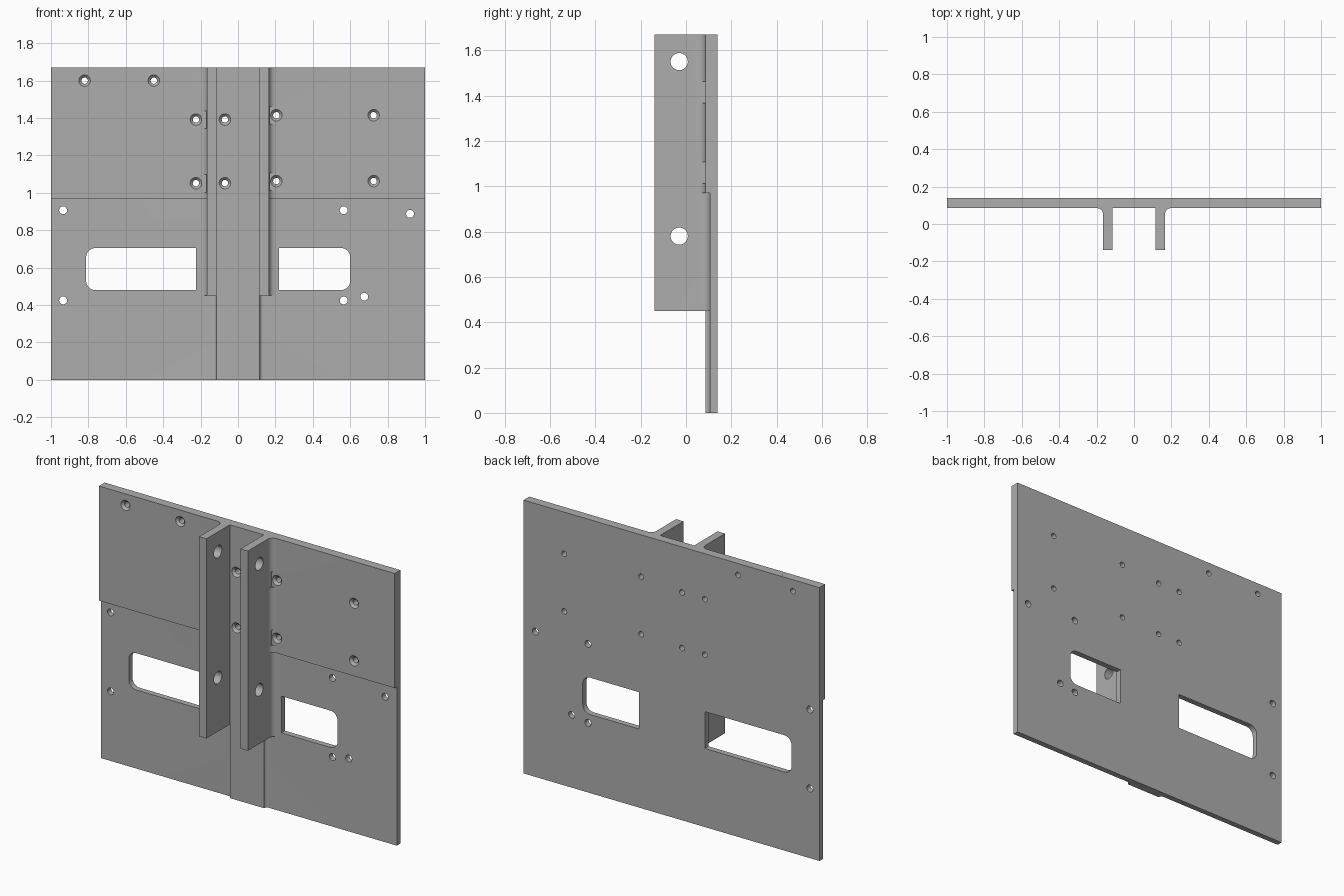
import bpy, bmesh
from math import sin, cos, pi, radians
from mathutils import Matrix, Vector

if "Cube" in bpy.data.objects:
    bpy.data.objects.remove(bpy.data.objects["Cube"])

BACK, THICK, THIN = 0.14, 0.085, 0.105      # y of back face, thick front, thin front
TOP, STEP, FIN_BASE = 1.67, 0.97, 0.45      # key heights
FIN_IN, FIN_OUT = 0.115, 0.165

grey = bpy.data.materials.new("machined_grey")
grey.use_nodes = True
colour = (0.42, 0.42, 0.42, 1)
grey.diffuse_color = colour
grey.node_tree.nodes["Principled BSDF"].inputs["Base Color"].default_value = colour


def make(name, bm):
    bmesh.ops.recalc_face_normals(bm, faces=bm.faces)
    mesh = bpy.data.meshes.new(name)
    bm.to_mesh(mesh)
    bm.free()
    mesh.materials.append(grey)
    ob = bpy.data.objects.new(name, mesh)
    bpy.context.scene.collection.objects.link(ob)
    return ob


def prism(name, pts, a, b, axis="z"):
    """Extrude a 2D outline: (x, y) along z, or (x, z) along y."""
    bm = bmesh.new()
    verts = [bm.verts.new((p, q, a) if axis == "z" else (p, a, q)) for p, q in pts]
    face = bm.faces.new(verts)
    out = bmesh.ops.extrude_face_region(bm, geom=[face])
    move = Vector((0, 0, b - a)) if axis == "z" else Vector((0, b - a, 0))
    bmesh.ops.translate(bm, vec=move,
                        verts=[v for v in out["geom"] if isinstance(v, bmesh.types.BMVert)])
    return make(name, bm)


def box(name, x0, x1, y0, y1, z0, z1):
    return prism(name, [(x0, y0), (x1, y0), (x1, y1), (x0, y1)], z0, z1)


def cone(name, centre, r1, r2, depth, axis):
    """Round cutter along x or y; r1 is the radius at the low end."""
    bm = bmesh.new()
    turn = Matrix.Rotation(-pi / 2, 4, "X") if axis == "y" else Matrix.Rotation(pi / 2, 4, "Y")
    bmesh.ops.create_cone(bm, cap_ends=True, segments=32, radius1=r1, radius2=r2,
                          depth=depth, matrix=Matrix.Translation(centre) @ turn)
    return make(name, bm)


def combine(tool, operation):
    """Apply a boolean to the bracket and discard the tool."""
    mod = bracket.modifiers.new("bool", "BOOLEAN")
    mod.operation, mod.solver, mod.object = operation, "EXACT", tool
    dg = bpy.context.evaluated_depsgraph_get()
    mesh = bpy.data.meshes.new_from_object(bracket.evaluated_get(dg))
    bracket.modifiers.clear()
    bracket.data = mesh
    bpy.data.objects.remove(tool)


def add(tool):
    combine(tool, "UNION")


def cut(tool):
    combine(tool, "DIFFERENCE")


def fillet(side, x, y, r, z0, z1):
    """Concave corner blend between a wall at x and a floor at y."""
    e = 0.01
    pts = [(x - e, y + e), (x - e, y - r)]
    for i in range(9):
        t = i / 8 * pi / 2
        pts.append((x + r - r * cos(t), y - r + r * sin(t)))
    pts.append((x + r, y + e))
    add(prism("fillet", [(side * p, q) for p, q in pts], z0, z1))


# Plate with thicker upper half and central strip
bracket = box("mounting_bracket", -1, 1, THIN, BACK, 0, TOP)
add(box("upper_pad", -1, 1, THICK, 0.12, STEP, TOP))
add(box("centre_strip", -FIN_IN, FIN_IN, THICK, 0.12, 0, TOP))

# Twin fins with blended roots
for s in (-1, 1):
    lo, hi = sorted((s * FIN_IN, s * FIN_OUT))
    add(box("fin", lo, hi, -BACK, 0.12, FIN_BASE, TOP))
    fillet(s, FIN_OUT, THICK, 0.035, STEP, TOP)
    fillet(s, FIN_OUT, THIN, 0.035, FIN_BASE, STEP)
    fillet(s, FIN_IN, THIN, 0.02, 0, FIN_BASE)

# Screw head clearances in the fin roots
for s, heights in ((-1, (1.05, 1.39)), (1, (1.06, 1.415))):
    lo, hi = sorted((s * 0.168, s * 0.25))
    for z in heights:
        cut(box("clearance", lo, hi, 0, THICK, z - 0.047, z + 0.047))

# Countersunk screw holes
sunk = [(-0.82, 1.6), (-0.45, 1.6)]
sunk += [(x, z) for x in (-0.225, -0.07) for z in (1.052, 1.392)]
sunk += [(x, z) for x in (0.205, 0.725) for z in (1.063, 1.415)]
for x, z in sunk:
    cut(cone("screw_hole", (x, 0.11, z), 0.017, 0.017, 0.2, "y"))
    cut(cone("countersink", (x, THICK + 0.007, z), 0.033, 0.015, 0.018, "y"))

# Plain holes in the thin plate
plain = [(x, z) for x in (-0.935, 0.565) for z in (0.425, 0.907)]
for x, z in plain + [(0.92, 0.888), (0.675, 0.445)]:
    cut(cone("plain_hole", (x, 0.12, z), 0.021, 0.021, 0.2, "y"))

# Cross holes through both fins
for z in (0.78, 1.55):
    cut(cone("cross_hole", (0, -0.03, z), 0.038, 0.038, 0.5, "x"))

# Windows, square beside the fins and rounded on the outside
for s, inner, outer in ((-1, 0.225, 0.812), (1, 0.22, 0.6)):
    low, high, r = 0.48, 0.705, 0.05
    pts = [(inner, high), (inner, low)]
    for zc, start in ((low + r, -pi / 2), (high - r, 0)):
        for i in range(9):
            t = start + i / 8 * pi / 2
            pts.append((outer - r + r * cos(t), zc + r * sin(t)))
    cut(prism("window", [(s * p, q) for p, q in pts], 0.0, 0.3, "y"))

# Smooth the curved walls only, keep flat faces flat
mesh = bracket.data
for p in mesh.polygons:
    p.use_smooth = max(abs(c) for c in p.normal) < 0.9999
    p.material_index = 0
mesh.set_sharp_from_angle(angle=radians(30))
